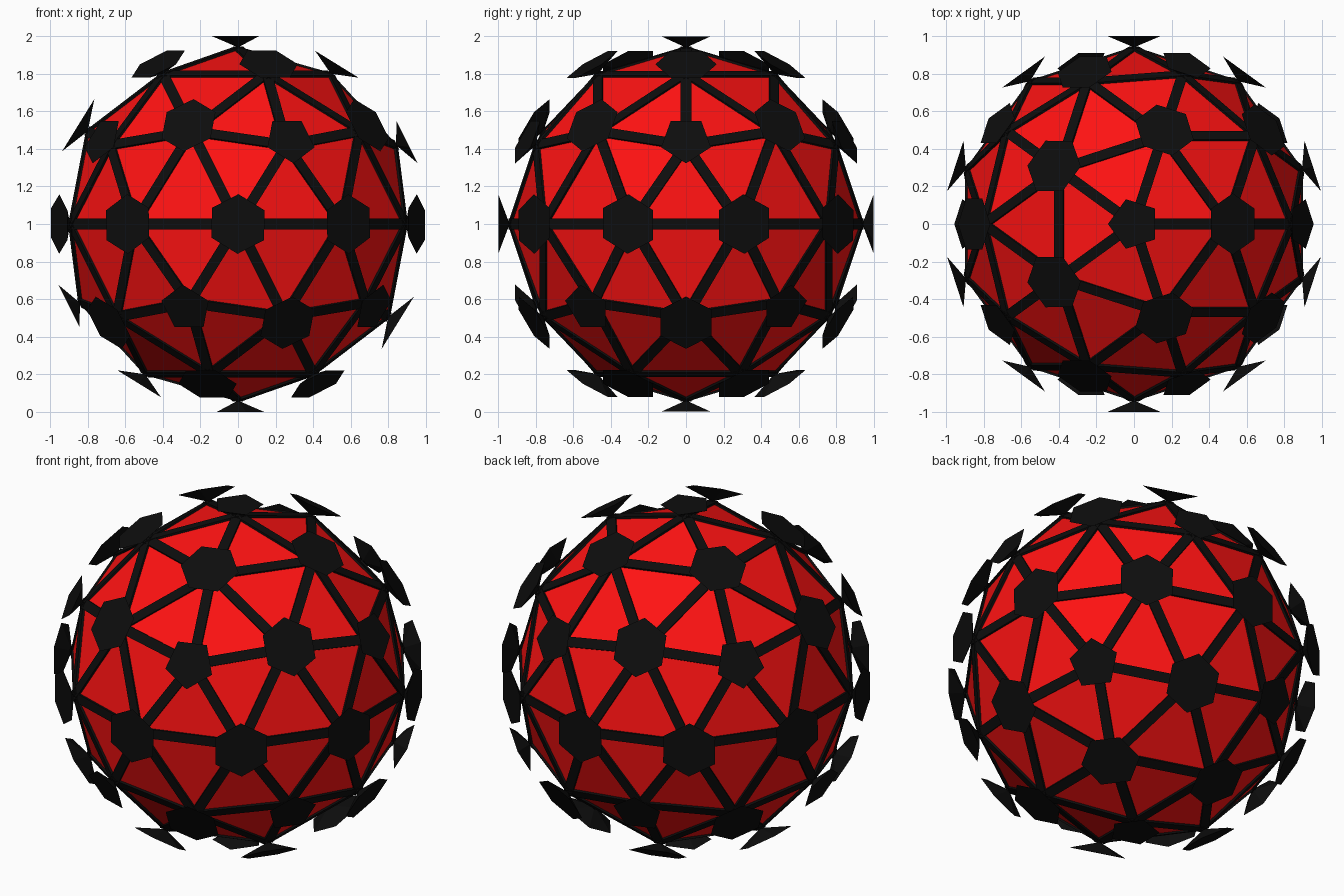
import bpy, bmesh
from mathutils import Vector

if "Cube" in bpy.data.objects:
    bpy.data.objects.remove(bpy.data.objects["Cube"])

CENTRE = Vector((0, 0, 1))
R_PANEL, R_STRUT, R_PLATE = 0.938, 0.945, 1.0
STRUT_W, STRUT_D, PLATE_SCALE = 0.056, 0.03, 0.49


def material(name, rgb):
    m = bpy.data.materials.new(name)
    m.diffuse_color = (*rgb, 1)
    m.use_nodes = True
    m.node_tree.nodes["Principled BSDF"].inputs["Base Color"].default_value = m.diffuse_color
    return m


def finish(bm, name, mat):
    bmesh.ops.recalc_face_normals(bm, faces=bm.faces)
    me = bpy.data.meshes.new(name)
    bm.to_mesh(me)
    bm.free()
    ob = bpy.data.objects.new(name, me)
    ob.location = CENTRE
    me.materials.append(mat)
    bpy.context.collection.objects.link(ob)
    return ob


red = material("red", (1.0, 0.006, 0.006))
black = material("black", (0.004, 0.004, 0.004))

# Geodesic layout shared by all parts
geo = bmesh.new()
bmesh.ops.create_icosphere(geo, subdivisions=2, radius=1)

# Red faceted panels
panels = geo.copy()
bmesh.ops.scale(panels, vec=(R_PANEL,) * 3, verts=panels.verts)
finish(panels, "panels", red)

# Flat struts along every edge
struts = bmesh.new()
for e in geo.edges:
    a, b = (v.co * R_STRUT for v in e.verts)
    n = (a + b).normalized()
    side = (b - a).cross(n).normalized() * STRUT_W / 2
    rings = [[struts.verts.new(p + s * side - d * n)
              for s, d in ((-1, 0), (1, 0), (1, STRUT_D), (-1, STRUT_D))]
             for p in (a, b)]
    for r in rings:
        struts.faces.new(r)
    for i in range(4):
        j = (i + 1) % 4
        struts.faces.new((rings[0][i], rings[0][j], rings[1][j], rings[1][i]))
finish(struts, "struts", black)

# Flared hub plates: inverted pyramids, corners pointing to the panel centres
hubs = bmesh.new()
for v in geo.verts:
    n = v.co.normalized()
    u = n.orthogonal().normalized()
    w = n.cross(u)
    offs = []
    for f in v.link_faces:
        d = f.calc_center_median() - v.co
        offs.append((d - n * d.dot(n)) * PLATE_SCALE)
    offs.sort(key=lambda d: Vector((d.dot(u), d.dot(w))).angle_signed(Vector((1, 0))))
    top = [hubs.verts.new(n * R_PLATE + d) for d in offs]
    tip = hubs.verts.new(n * (R_STRUT - 0.005))
    hubs.faces.new(top)
    for i, p in enumerate(top):
        hubs.faces.new((p, top[(i + 1) % len(top)], tip))
finish(hubs, "hub_plates", black)
geo.free()
